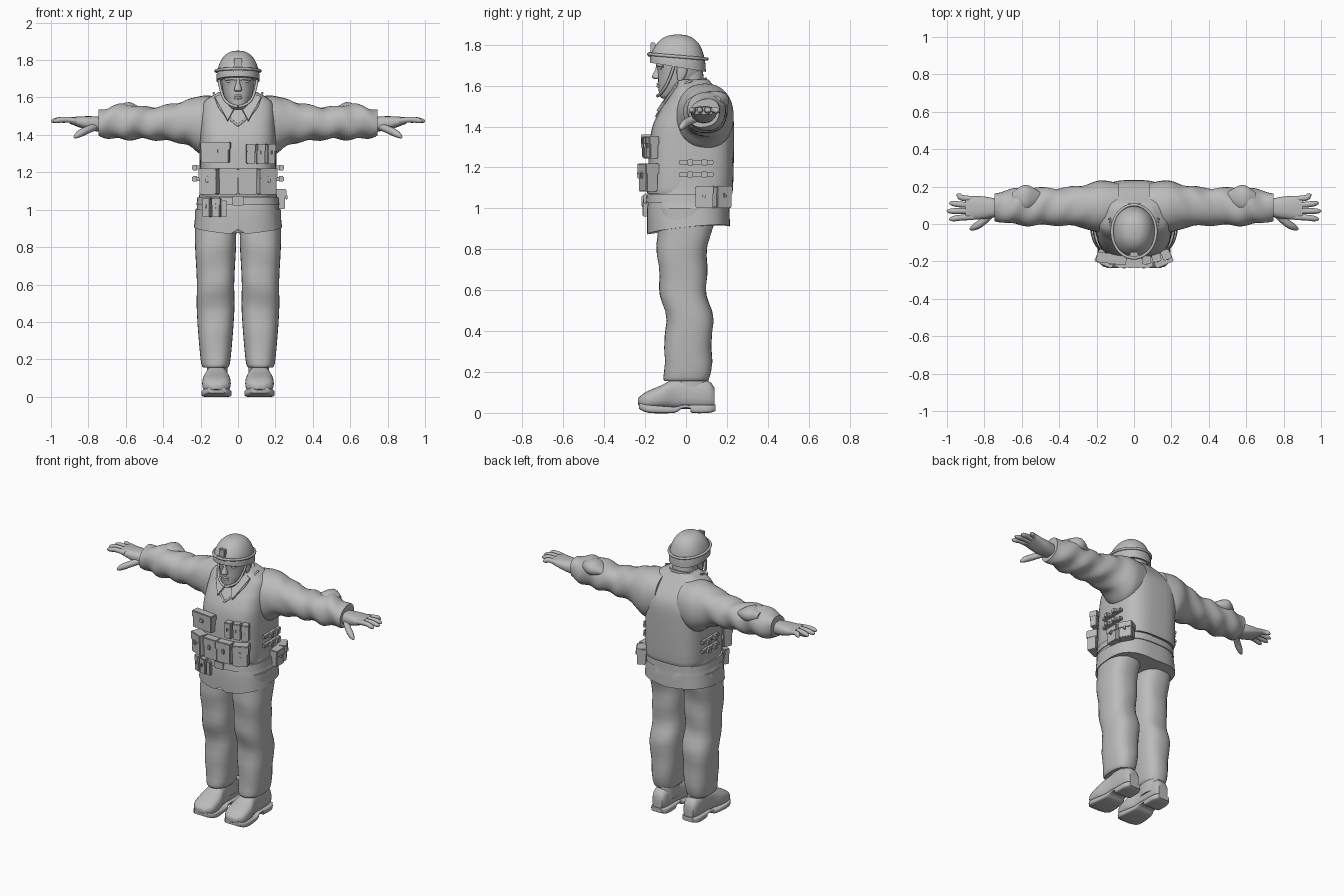
import bpy
import bmesh
import math
from mathutils import Matrix, Vector

default_cube = bpy.data.objects.get("Cube")
if default_cube:
    bpy.data.objects.remove(default_cube)

COLOUR = (0.5, 0.5, 0.5, 1)
grey = bpy.data.materials.new("plain grey")
grey.use_nodes = True
grey.diffuse_color = COLOUR
grey.node_tree.nodes["Principled BSDF"].inputs["Base Color"].default_value = COLOUR


def finish(name, data, mirror):
    """Link an object, colour it and mirror it across the body if asked."""
    obj = bpy.data.objects.new(name, data)
    bpy.context.collection.objects.link(obj)
    data.materials.append(grey)
    if mirror:
        obj.modifiers.new("mirror", 'MIRROR')
    return obj


def blend(before, start, end, after, t):
    """Smooth curve through neighbouring section values."""
    slope_in, slope_out = (end - before) / 2, (after - start) / 2
    ease = t * t * (3 - 2 * t)
    return (start + (end - start) * ease + slope_in * t * (1 - t) ** 2
            - slope_out * t * t * (1 - t))


def loft(name, axis, sections, middle=0, power=2.2, mirror=False, warp=None, sides=32, steps=4):
    """Skin rounded sections: (position on axis, half width, low, high)."""
    last = len(sections) - 1
    rows = []
    for k in range(last):
        near = [sections[min(max(k + d, 0), last)] for d in (-1, 0, 1, 2)]
        rows += [[blend(*values, s / steps) for values in zip(*near)] for s in range(steps)]
    rows.append(sections[last])

    bm = bmesh.new()
    rings = []
    for position, half, low, high in rows:
        ring = []
        for i in range(sides):
            angle = math.tau * i / sides
            u, v = [math.copysign(abs(w) ** (2 / power), w)
                    for w in (math.cos(angle), math.sin(angle))]
            across, along = middle + u * half, (low + high + v * (high - low)) / 2
            point = Vector({'x': (position, across, along),
                            'y': (across, position, along),
                            'z': (across, along, position)}[axis])
            ring.append(bm.verts.new(warp(point) if warp else point))
        rings.append(ring)
    for lower, upper in zip(rings, rings[1:]):
        for i in range(sides):
            bm.faces.new((lower[i - 1], lower[i], upper[i], upper[i - 1]))
    bm.faces.new(rings[0])
    bm.faces.new(rings[-1])
    bmesh.ops.recalc_face_normals(bm, faces=bm.faces)
    return from_bmesh(name, bm, mirror, math.radians(50))


def from_bmesh(name, bm, mirror, angle):
    mesh = bpy.data.meshes.new(name)
    bm.to_mesh(mesh)
    bm.free()
    obj = finish(name, mesh, mirror)
    bpy.ops.object.select_all(action='DESELECT')
    bpy.context.view_layer.objects.active = obj
    obj.select_set(True)
    bpy.ops.object.shade_smooth_by_angle(angle=angle)
    return obj


def boxes(name, parts, location=(0, 0, 0), turn=0, mirror=False, bevel=0.004):
    """Softened boxes (centre, size), turned about z and moved into place."""
    bm = bmesh.new()
    for centre, size in parts:
        matrix = Matrix.Translation(centre) @ Matrix.Diagonal((*size, 1))
        bmesh.ops.create_cube(bm, size=1, matrix=matrix)
    bmesh.ops.bevel(bm, geom=bm.edges[:], offset=bevel, segments=2, affect='EDGES')
    bm.transform(Matrix.Translation(location) @ Matrix.Rotation(turn, 4, 'Z'))
    return from_bmesh(name, bm, mirror, math.radians(35))


def pouch(name, location, width, depth, height, turn=0):
    """Pouch body with an overhanging flap and a small fastener."""
    body = ((0, 0, 0), (width, depth, height))
    flap = ((0, 0, height * .32), (width * 1.06, depth * 1.2, height * .4))
    fastener = ((0, -depth * .6, height * .1), (width * .2, .012, height * .25))
    boxes(name, [body, flap, fastener], location, turn)


def tube(name, points, radius, tip=1, mirror=False, cyclic=False):
    """Round strap, fold or finger whose ends shrink to the tip factor."""
    curve = bpy.data.curves.new(name, 'CURVE')
    curve.dimensions = '3D'
    curve.bevel_depth, curve.bevel_resolution, curve.resolution_u = radius, 3, 6
    curve.use_fill_caps = True
    spline = curve.splines.new('NURBS')
    spline.points.add(len(points) - 1)
    for point, location in zip(spline.points, points):
        point.co = (*location, 1)
    spline.points[-1].radius = tip
    spline.use_endpoint_u, spline.order_u, spline.use_cyclic_u = not cyclic, 3, cyclic
    spline.use_smooth = True
    return finish(name, curve, mirror)


# Trousers with soft folds
def leg_folds(point):
    point.y += .006 * math.sin(point.z * 28 + point.x * 9)
    return point


loft("trouser_leg", 'z', [
    (.155, .065, -.1, .11), (.2, .08, -.11, .12), (.45, .1, -.1, .13),
    (.62, .1, -.13, .1), (.82, .11, -.14, .11), (1, .11, -.14, .15),
], middle=.12, power=2.5, mirror=True, warp=leg_folds)

# Boots
loft("boot_foot", 'y', [
    (-.235, .03, .04, .07), (-.2, .07, .02, .1), (-.12, .075, .02, .135),
    (-.04, .055, .02, .17), (.1, .05, .02, .16), (.14, .035, .03, .12),
], middle=.115, power=2.6, mirror=True)
loft("boot_shaft", 'z', [(.08, .055, -.06, .12), (.24, .055, -.07, .1)], middle=.11, mirror=True)
loft("boot_sole", 'y', [
    (-.23, .05, .02, .05), (-.18, .08, 0, .04), (-.06, .07, 0, .03),
    (-.02, .06, .02, .04), (.02, .06, .02, .04), (.03, .06, 0, .04),
    (.11, .06, 0, .04), (.145, .04, .01, .04),
], middle=.115, power=5, mirror=True)


# Jacket skirt with a sloping hem and a notch in front
def hem(point):
    if point.z < .97:
        notch = max(0, 1 - abs(point.x) / .04) if point.y < 0 else 0
        point.z += point.y * .1 + abs(point.x) * .1 + notch * .03
    return point


loft("jacket", 'z', [
    (.885, .235, -.19, .215), (1, .222, -.19, .212), (1.1, .205, -.175, .21),
    (1.3, .205, -.16, .22), (1.4, .2, -.13, .2),
], power=2.7, warp=hem, sides=64)

# Armoured vest, rounded over the shoulders
loft("vest", 'z', [
    (1.075, .195, -.185, .22), (1.1, .203, -.19, .23), (1.36, .203, -.173, .235),
    (1.46, .2, -.138, .228), (1.52, .197, -.1, .2), (1.58, .18, -.065, .15), (1.63, .1, -.04, .11),
], power=3.2, sides=48)
for height in (1.165, 1.225):
    strap = ((.213, .05, height), (.025, .17, .022))
    buckles = [((.23, y, height), (.03, .03, .03)) for y in (.02, .09)]
    boxes("side_strap", [strap, *buckles], mirror=True)

# Collar
loft("collar", 'z', [(1.52, .13, -.085, .13), (1.62, .088, -.062, .1)],
     warp=lambda point: Vector((point.x, point.y, point.z + point.y * .2)))
flap_mesh = bpy.data.meshes.new("collar_flap")
flap_mesh.from_pydata([(.085, -.035, 1.615), (.02, -.095, 1.54), (.055, -.138, 1.475),
                       (.125, -.05, 1.6)], [], [range(4)])
collar_flap = finish("collar_flap", flap_mesh, mirror=True)
thickness = collar_flap.modifiers.new("thickness", 'SOLIDIFY')
thickness.thickness, thickness.offset = .014, 0
tube("neckline", [(.13, .03, 1.625), (.12, -.045, 1.6), (.09, -.105, 1.52), (0, -.145, 1.45)],
     radius=.006, mirror=True)


# Sleeves with wrinkles and a bunched elbow
def arm_folds(point):
    fade = min(1, max(0, point.x - .2) * 10)
    point.z += fade * .006 * math.sin(point.x * 48 + point.y * 25)
    point.y += fade * .005 * math.sin(point.x * 40 + point.z * 22)
    return point


loft("sleeve", 'x', [
    (.08, .125, 1.33, 1.6), (.18, .14, 1.29, 1.61), (.28, .112, 1.35, 1.585),
    (.4, .1, 1.37, 1.555), (.52, .1, 1.378, 1.55), (.6, .1, 1.375, 1.567),
    (.7, .083, 1.385, 1.545), (.745, .074, 1.395, 1.533),
], middle=.093, mirror=True, warp=arm_folds, steps=6)
loft("elbow_fold", 'x', [(.5, .03, 1.5, 1.53), (.58, .07, 1.48, 1.575), (.65, .03, 1.5, 1.55)],
     middle=.14, mirror=True)

# Hands
loft("palm", 'x', [(.7, .04, 1.415, 1.495), (.8, .06, 1.425, 1.5), (.9, .064, 1.46, 1.495)],
     middle=.087, power=2.5, mirror=True)
for i, finger in enumerate(("index", "middle", "ring", "little")):
    y, spread, tip = .036 + i * .033, (i - 1) * .01, 1 - (i - 1) ** 2 * .013
    tube(finger + "_finger", [(.86, y, 1.475), (.92, y, 1.485), (tip - .01, y + spread, 1.475),
                              (tip, y + spread, 1.472)], radius=.0155, tip=.3, mirror=True)
tube("thumb", [(.76, .06, 1.445), (.8, .015, 1.43), (.86, -.022, 1.4), (.875, -.027, 1.385)],
     radius=.02, tip=.3, mirror=True)

# Neck and head
loft("neck", 'z', [(1.5, .08, -.06, .1), (1.7, .07, -.07, .08)])
loft("head", 'z', [
    (1.537, .025, -.115, -.06), (1.55, .045, -.13, -.03), (1.6, .072, -.135, .04),
    (1.66, .085, -.137, .078), (1.71, .088, -.143, .08), (1.76, .08, -.13, .07),
])
loft("nose", 'z', [(1.632, .014, -.15, -.12), (1.642, .021, -.167, -.12),
                   (1.68, .01, -.15, -.12), (1.71, .013, -.144, -.12)], sides=16)
loft("ear", 'z', [(1.625, .006, -.04, -.02), (1.65, .01, -.045, 0), (1.69, .012, -.045, .01)],
     middle=.09, mirror=True, sides=16)
tube("brow", [(.012, -.137, 1.7), (.035, -.136, 1.705), (.065, -.108, 1.697)],
     radius=.01, mirror=True)
tube("eyelid", [(.02, -.132, 1.685), (.036, -.13, 1.688), (.055, -.117, 1.684)],
     radius=.006, mirror=True)
for height in (1.597, 1.608):
    tube("lip", [(0, -.137, height), (.012, -.137, height), (.028, -.122, height)],
         radius=.007, tip=.5, mirror=True)

# Helmet: a dome whose rim rises towards the front
dome = []
for i in range(9):
    swell = math.cos(math.radians(i * 11)) ** .8
    height = 1.69 + .16 * math.sin(math.radians(i * 11))
    dome.append((height, swell * .116, -.04 - swell * .137, -.04 + swell * .137))
loft("helmet", 'z', dome, sides=40, warp=lambda point: Vector(
    (point.x, point.y, point.z - (point.y + .04) * max(0, 1.8 - point.z) * 1.5)))
turns = [math.tau * i / 16 for i in range(16)]
tube("helmet_band", [(math.sin(a) * .12, math.cos(a) * .145 - .04, 1.742 - math.cos(a) * .012)
                     for a in turns], radius=.008, cyclic=True)
boxes("helmet_mount", [((0, -.162, 1.785), (.045, .025, .05)), ((0, -.175, 1.752), (.06, .02, .025))])
tube("chin_strap", [(.104, -.055, 1.71), (.096, -.075, 1.64), (.06, -.12, 1.56), (0, -.14, 1.55)],
     radius=.0075, mirror=True)

# Chest and stomach pouches
pouch("map_pouch", (-.12, -.185, 1.305), width=.15, depth=.045, height=.11, turn=-.12)
for i in range(3):
    pouch("small_pouch", (.067 + i * .052, -.188 + i * .012, 1.297),
          width=.045, depth=.045, height=.105, turn=.1 + i * .15)
for side in (-1, 1):
    pouch("inner_stomach_pouch", (side * .05, -.197, 1.15),
          width=.096, depth=.06, height=.135, turn=side * .05)
    pouch("outer_stomach_pouch", (side * .152, -.185, 1.15),
          width=.096, depth=.06, height=.135, turn=side * .42)

# Belt and its kit
loft("belt", 'z', [(1.025, .222, -.196, .217), (1.068, .217, -.192, .216)], power=2.7, sides=64)
boxes("belt_buckle", [((0, -.198, 1.047), (.06, .02, .05))])
for x, y, turn in ((-.165, -.178, -.4), (-.115, -.192, -.2)):
    pouch("belt_clip_pouch", (x, y, 1.01), width=.045, depth=.035, height=.1, turn=turn)
boxes("belt_tool", [((-.075, -.197, 1.005), (.03, .025, .09))])
for x, y, turn in ((.225, .09, 90), (.205, .175, 120)):
    pouch("hip_pouch", (x, y, 1.055), width=.085, depth=.055, height=.105,
          turn=math.radians(turn))
